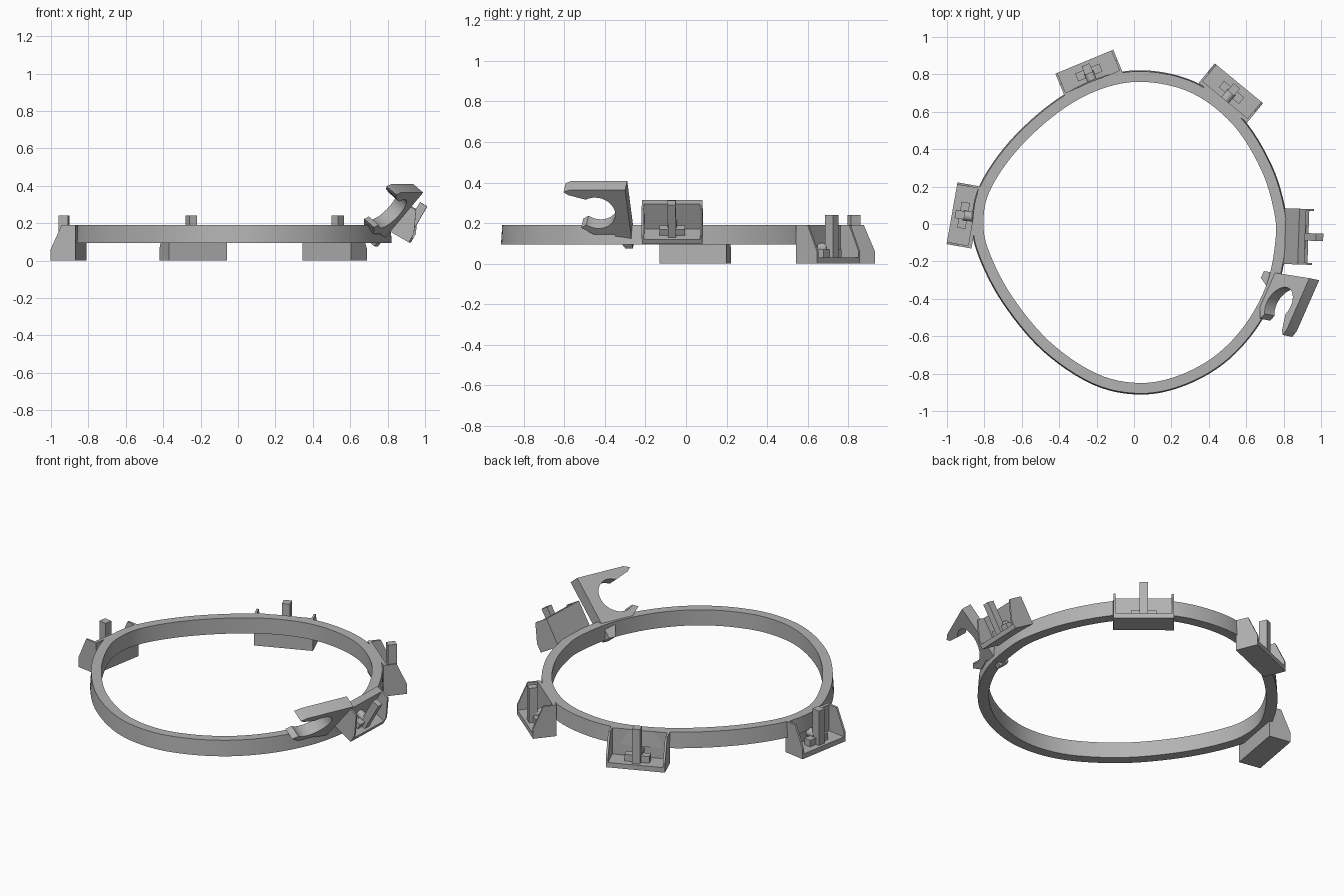
import bpy, bmesh, math
from mathutils import Matrix, Vector

cube = bpy.data.objects.get("Cube")
if cube:
    bpy.data.objects.remove(cube)

grey = bpy.data.materials.new("mid_grey")
grey.use_nodes = True
colour = (0.45, 0.45, 0.45, 1)
grey.diffuse_color = colour
grey.node_tree.nodes["Principled BSDF"].inputs["Base Color"].default_value = colour


def finish(bm, name):
    bmesh.ops.recalc_face_normals(bm, faces=bm.faces)
    mesh = bpy.data.meshes.new(name)
    bm.to_mesh(mesh)
    bm.free()
    mesh.materials.append(grey)
    obj = bpy.data.objects.new(name, mesh)
    bpy.context.collection.objects.link(obj)
    return obj


def smooth(obj):
    bpy.ops.object.select_all(action='DESELECT')
    obj.select_set(True)
    bpy.context.view_layer.objects.active = obj
    bpy.ops.object.shade_smooth_by_angle(angle=math.radians(35))


def prism(name, outline, depth, offset, frame):
    """Extrude a 2D outline along the third axis of a frame."""
    bm = bmesh.new()
    face = bm.faces.new([bm.verts.new((a, b, offset - depth / 2)) for a, b in outline])
    ext = bmesh.ops.extrude_face_region(bm, geom=[face])
    moved = [g for g in ext["geom"] if isinstance(g, bmesh.types.BMVert)]
    bmesh.ops.translate(bm, verts=moved, vec=(0, 0, depth))
    bm.transform(frame)
    return finish(bm, name)


def rect(a0, a1, b0, b1):
    return [(a0, b0), (a1, b0), (a1, b1), (a0, b1)]


def axes(origin, a, b, c):
    m = Matrix((a, b, c)).transposed().to_4x4()
    m.translation = origin
    return m


# Egg-shaped band: smooth closed path through its inner edge
path = [(.05, .76), (.31, .70), (.53, .53), (.68, .29), (.75, .06), (.755, -.1),
        (.71, -.32), (.60, -.53), (.44, -.70), (.24, -.81), (.03, -.85),
        (-.2, -.8), (-.45, -.63), (-.65, -.39), (-.77, -.16), (-.805, 0),
        (-.77, .18), (-.62, .4), (-.4, .6), (-.18, .72)]
P = [Vector(p) for p in path]
inner = []
for i in range(len(P)):
    p0, p1, p2, p3 = (P[(i + k) % len(P)] for k in (-1, 0, 1, 2))
    for s in range(6):
        t = s / 6
        inner.append(0.5 * (2 * p1 + (p2 - p0) * t + (2 * p0 - 5 * p1 + 4 * p2 - p3) * t ** 2
                            + (3 * p1 - p0 - 3 * p2 + p3) * t ** 3))
bm = bmesh.new()
loops = []
for i, p in enumerate(inner):
    d = (inner[(i + 1) % len(inner)] - inner[i - 1]).normalized()
    out = Vector((-d.y, d.x))
    section = [(0, .095), (.062, .095), (.056, .19), (0, .19)]
    loops.append([bm.verts.new((*(p + out * w), z)) for w, z in section])
for i, loop in enumerate(loops):
    nxt = loops[(i + 1) % len(loops)]
    for k in range(4):
        bm.faces.new((loop[k], loop[(k + 1) % 4], nxt[(k + 1) % 4], nxt[k]))
smooth(finish(bm, "band"))


def bracket(name, inner_mid, angle, tilt=0, size=1, back=0):
    """Open pocket with end cheeks, a centre post, feet and a round peg."""
    n = Vector((math.cos(angle), math.sin(angle), 0))
    frame = axes(inner_mid, n, Vector((0, 0, 1)), n.cross(Vector((0, 0, 1))))
    frame = frame @ Matrix.Rotation(-tilt, 4, 'Z') @ Matrix.Scale(size, 4)
    cheek = [(-back, 0), (.135, 0), (.135, .06), (.075, .19), (-back, .19)]
    prism(name + "_floor", rect(-back, .135, 0, .03), .335, 0, frame)
    prism(name + "_wall", rect(-back, .02, 0, .19), .335, 0, frame)
    for side in (-1, 1):
        prism(name + "_cheek", cheek, .012, side * .1615, frame)
        prism(name + "_foot", rect(.05, .095, .03, .07), .05, side * .045, frame)
    prism(name + "_post", rect(.067, .117, .03, .24), .045, 0, frame)
    # Round peg joining the post to the wall
    bm = bmesh.new()
    bmesh.ops.create_cone(bm, cap_ends=True, segments=20, radius1=.026, radius2=.026, depth=.06)
    bm.transform(frame @ Matrix.Translation((.045, .075, 0)) @ Matrix.Rotation(math.pi / 2, 4, 'Y'))
    smooth(finish(bm, name + "_peg"))


bracket("right_bracket", (-.84, .034, 0), math.radians(170))
bracket("back_right_bracket", (-.214, .743, 0), math.radians(112.5))
bracket("back_left_bracket", (.475, .648, 0), math.radians(50.5))
bracket("left_bracket", (.815, -.065, .157), math.radians(-2), math.radians(30), .89, .025)

# Leaning open clip on the left side
a = Vector((-.4, -.91, 0))
w = Vector((.64, -.1, .76))
e = Vector((.75, -.15, -.64))
arc = [(.17 + .1 * math.cos(q), .2 + .1 * math.sin(q))
       for q in (math.radians(-50 - 250 * k / 24) for k in range(25))]
outline = ([(0, -.03), (.04, -.03), (.09, .06), (.2, .06), (.265, .105)] + arc
           + [(.31, .315), (.335, .335), (.3, .35), (0, .35)])
smooth(prism("clip", outline, .07, 0, axes((.74, -.26, .12), a, w, e)))
